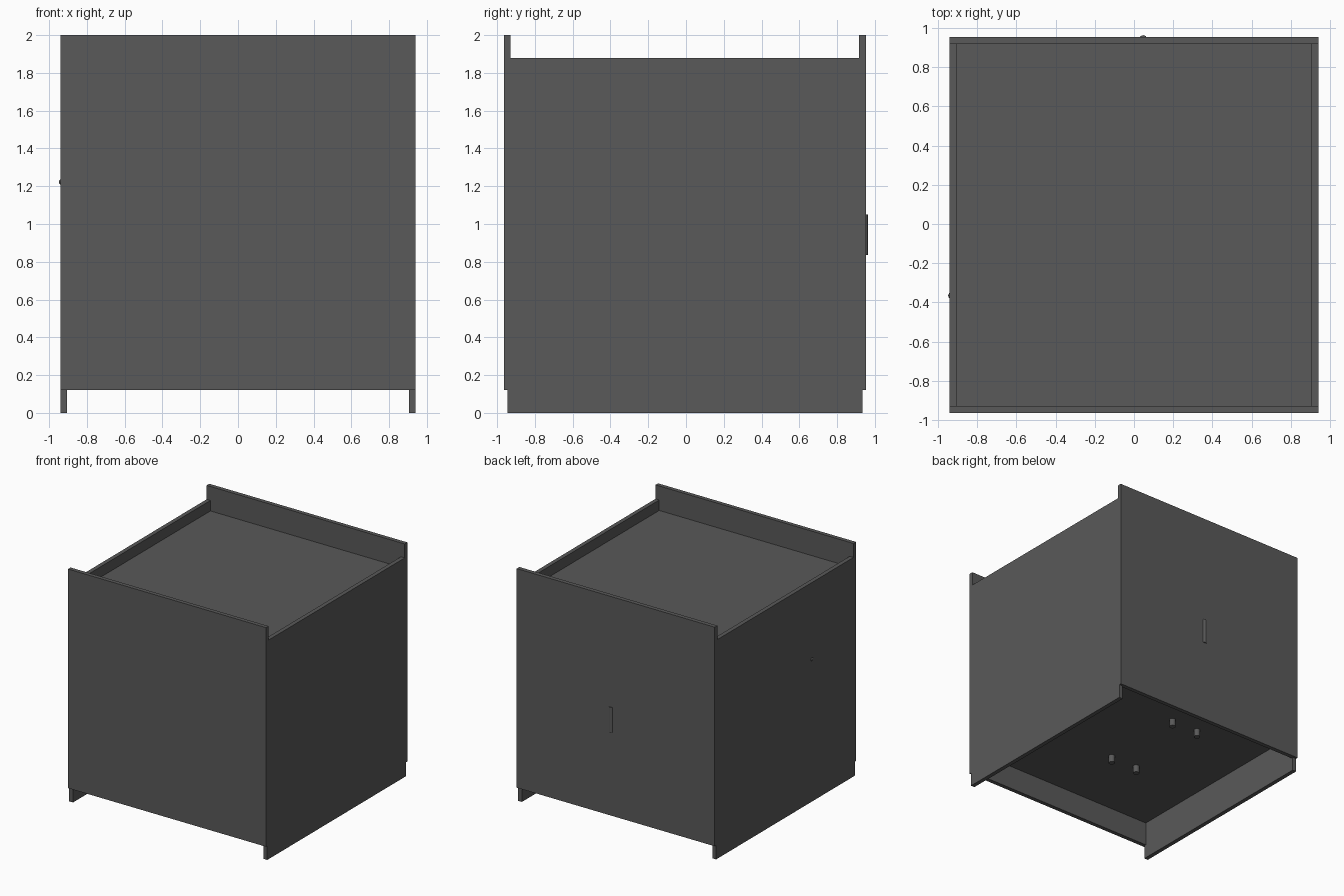
import bpy, math

if "Cube" in bpy.data.objects:
    bpy.data.objects.remove(bpy.data.objects["Cube"])

dark = bpy.data.materials.new("dark_board")
dark.diffuse_color = (0.1, 0.1, 0.1, 1)
dark.use_nodes = True
dark.node_tree.nodes["Principled BSDF"].inputs["Base Color"].default_value = dark.diffuse_color


def finish(name):
    o = bpy.context.object
    o.name = name
    o.data.materials.append(dark)
    return o


def box(name, x, y, z):
    """Box from (min, max) pairs on each axis."""
    bpy.ops.mesh.primitive_cube_add(size=1, location=[sum(p) / 2 for p in (x, y, z)])
    bpy.context.object.scale = [p[1] - p[0] for p in (x, y, z)]
    bpy.ops.object.transform_apply(location=False, rotation=False, scale=True)
    return finish(name)


def cylinder(name, r, depth, loc, rot=(0, 0, 0), verts=16):
    bpy.ops.mesh.primitive_cylinder_add(vertices=verts, radius=r, depth=depth,
                                        location=loc, rotation=rot)
    o = finish(name)
    bpy.ops.object.shade_smooth_by_angle()
    return o


# Front and back boards stand higher than the interlocking side boards
box("front_panel", (-0.94, 0.94), (-0.963, -0.928), (0.12, 2))
box("back_panel", (-0.94, 0.94), (0.917, 0.953), (0.12, 2))
for side, x in (("left", (-0.94, -0.904)), ("right", (0.904, 0.94))):
    box(side + "_panel", x, (-0.946, 0.934), (0, 1.88))

# Recessed top and bottom boards, let into the walls
for name, z in (("top_panel", (1.753, 1.79)), ("bottom_panel", (0.325, 0.362))):
    box(name, (-0.93, 0.938), (-0.945, 0.935), z)

# Four pegs under the bottom board
for i, x in enumerate((-0.25, 0.01)):
    for j, y in enumerate((-0.27, 0.50)):
        cylinder(f"peg_{i}_{j}", 0.026, 0.09, (x, y, 0.305))

# Slim rounded pull on the back
cylinder("back_pull", 0.02, 0.215, (0.047, 0.943, 0.943))

# Small knob on the left side
bpy.ops.mesh.primitive_uv_sphere_add(segments=16, ring_count=8, radius=0.017,
                                     location=(-0.931, -0.365, 1.222))
finish("left_knob")
bpy.ops.object.shade_smooth_by_angle()
